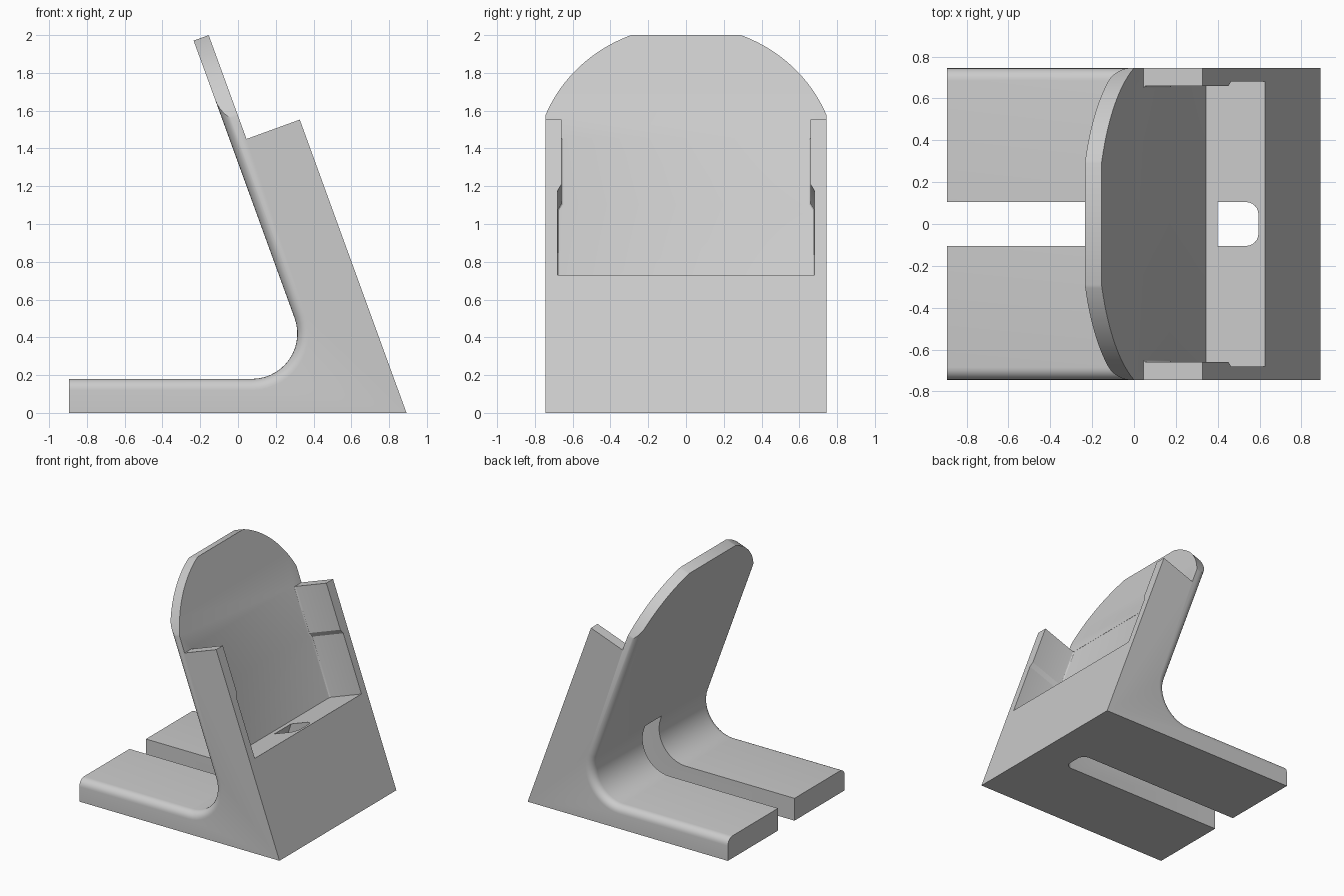
import bpy, bmesh
from math import sin, cos, tan, radians, pi
from mathutils import Vector

TILT = radians(20)
HALF = 0.745                                   # half width of the stand
U = Vector((-sin(TILT), 0, cos(TILT)))         # up along the leaning plate
N = Vector((cos(TILT), 0, sin(TILT)))          # out of the plate's rear face
O = Vector((0.045, 0, 1.45))                   # where plate and arms meet

if "Cube" in bpy.data.objects:
    bpy.data.objects.remove(bpy.data.objects["Cube"])

grey = bpy.data.materials.new("plain_grey")
grey.use_nodes = True
grey.diffuse_color = (0.6, 0.6, 0.6, 1)
grey.node_tree.nodes["Principled BSDF"].inputs["Base Color"].default_value = (0.6, 0.6, 0.6, 1)


def side_frame(p, q, r):
    return Vector((p, r, q))


def plate_frame(p, q, r):
    return O + Vector((0, p, 0)) + U * q + N * r


def prism(name, points, frame, low, high, round_edge=None, radius=0, segments=6):
    """Extrude an outline between two depths and round the edges a rule picks."""
    bm = bmesh.new()
    a = [bm.verts.new(frame(p, q, low)) for p, q in points]
    b = [bm.verts.new(frame(p, q, high)) for p, q in points]
    bm.faces.new(a)
    bm.faces.new(b)
    for i in range(len(a)):
        j = (i + 1) % len(a)
        bm.faces.new((a[i], a[j], b[j], b[i]))
    bmesh.ops.recalc_face_normals(bm, faces=bm.faces)
    if round_edge:
        edges = [e for e in bm.edges if round_edge(e.verts[0].co, e.verts[1].co)]
        bmesh.ops.bevel(bm, geom=edges, offset=radius, segments=segments, profile=0.5,
                        affect='EDGES', clamp_overlap=False)
    mesh = bpy.data.meshes.new(name)
    bm.to_mesh(mesh)
    bm.free()
    mesh.materials.append(grey)
    obj = bpy.data.objects.new(name, mesh)
    bpy.context.collection.objects.link(obj)
    return obj


# Side outline: base, curved fold, leaning plate and rear wedge
def flat(v):
    return (v.x, v.z)


plate_top, arm_top = O + U * 0.585, O + N * 0.3
front_top = plate_top - N * 0.085
R, BASE = 0.24, 0.18
cz = BASE + R
tangent_z = cz + R * sin(TILT)
cx = front_top.x + (front_top.z - tangent_z) * tan(TILT) - R * cos(TILT)
fold = [(cx + R * cos(t), cz + R * sin(t))
        for t in (TILT - (TILT + pi / 2) * i / 14 for i in range(15))]
front = [flat(front_top)] + fold + [(-0.895, BASE)]
outline = [(-0.895, 0), (arm_top.x + arm_top.z * tan(TILT), 0),
           flat(arm_top), flat(O), flat(plate_top)] + front


def on_front(v):
    return any(abs(v.x - x) + abs(v.z - z) < 1e-4 for x, z in front)


# The long outer front edges are rounded
stand = prism("stand", outline, side_frame, -HALF, HALF,
              lambda a, b: on_front(a) and on_front(b) and abs(a.y - b.y) < 1e-4, 0.06)

# Arched top of the plate
arch = [(0.8 * cos(pi * i / 64), -0.16 + 0.8 * sin(pi * i / 64)) for i in range(65)]
arch_cutter = prism("arch_cutter", arch + [(-0.8, -3), (0.8, -3)], plate_frame, -3, 3)

# Rear pocket: wide below, narrower above a small step, softened inner corners
half_pocket = [(0.68, -0.875), (0.68, -0.4), (0.66, -0.365), (0.66, 0.005)]
pocket = half_pocket + [(-p, q) for p, q in reversed(half_pocket)]


def inner_corner(a, b):
    deep = all(abs((v - O).dot(N)) < 0.01 for v in (a, b))
    return deep and a.y * b.y > 0


pocket_cutter = prism("pocket_cutter", pocket, plate_frame, -0.001, 0.6,
                      inner_corner, 0.015, 3)

# Cable slot through the base, rounded at its rear end
SLOT_END = 0.595
slot = [(-1.2, -0.2), (SLOT_END, -0.2), (SLOT_END, 0.8), (0.45, 0.8),
        (0.37, 0.557), (0.2, 0.495), (-1.2, 0.495)]
slot_cutter = prism("slot_cutter", slot, side_frame, -0.105, 0.105,
                    lambda a, b: min(a.x, b.x) > SLOT_END - 0.01 and abs(a.y - b.y) < 1e-4, 0.06)

cuts = [(arch_cutter, 'INTERSECT'), (pocket_cutter, 'DIFFERENCE'), (slot_cutter, 'DIFFERENCE')]
for cutter, operation in cuts:
    cutter.hide_render = True
    mod = stand.modifiers.new(cutter.name, 'BOOLEAN')
    mod.operation, mod.object, mod.solver = operation, cutter, 'EXACT'

# Apply the cuts, then drop the cutters
shape = bpy.data.meshes.new_from_object(
    stand.evaluated_get(bpy.context.evaluated_depsgraph_get()))
stand.modifiers.clear()
stand.data = shape
for cutter, _ in cuts:
    bpy.data.objects.remove(cutter)
shape.materials.clear()
shape.materials.append(grey)
shape.polygons.foreach_set("material_index", [0] * len(shape.polygons))

bpy.ops.object.select_all(action='DESELECT')
stand.select_set(True)
bpy.context.view_layer.objects.active = stand
bpy.ops.object.shade_smooth_by_angle(angle=radians(25))
